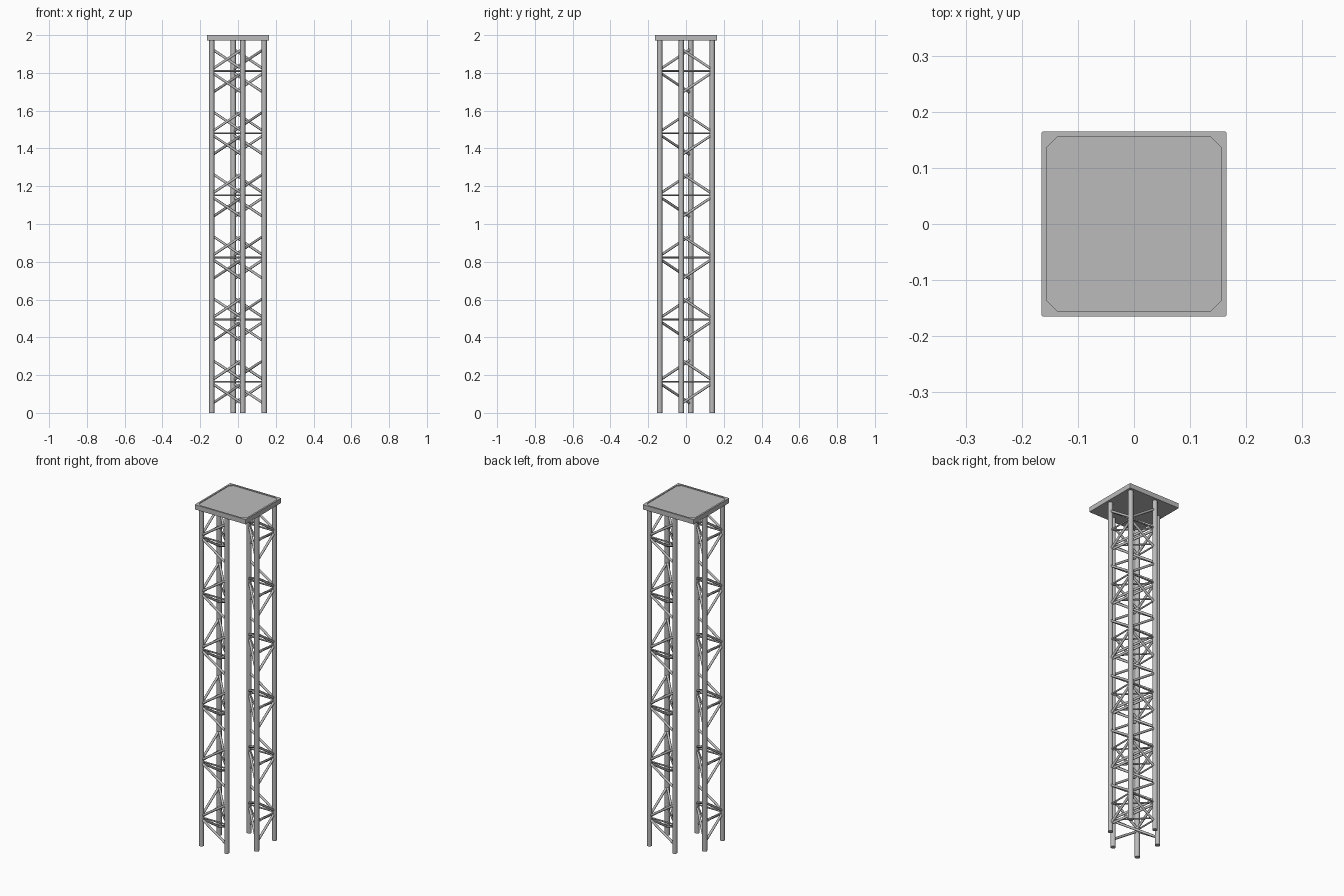
import bpy, bmesh, math
from mathutils import Vector

cube = bpy.data.objects.get("Cube")
if cube:
    bpy.data.objects.remove(cube, do_unlink=True)

OUT, INN = 0.139, 0.025          # truss corner and inner tube positions
PLATE_BASE, TOP = 1.972, 2.0
FIRST, STEP, BAYS = 0.165, 0.329, 6

steel = bpy.data.materials.new("grey_steel")
steel.use_nodes = True
steel.diffuse_color = (0.5, 0.5, 0.5, 1)
steel.node_tree.nodes["Principled BSDF"].inputs["Base Color"].default_value = (0.5, 0.5, 0.5, 1)


def finish(name, bm, smooth=True):
    bmesh.ops.recalc_face_normals(bm, faces=bm.faces)
    mesh = bpy.data.meshes.new(name)
    bm.to_mesh(mesh)
    bm.free()
    mesh.materials.append(steel)
    obj = bpy.data.objects.new(name, mesh)
    bpy.context.collection.objects.link(obj)
    if smooth:
        bpy.ops.object.select_all(action='DESELECT')
        obj.select_set(True)
        bpy.context.view_layer.objects.active = obj
        bpy.ops.object.shade_smooth_by_angle(angle=math.radians(40))
    return obj


def rod(bm, a, b, radius, sides):
    """Capped cylinder between two points."""
    a, b = Vector(a), Vector(b)
    turn = (b - a).to_track_quat('Z', 'Y').to_matrix().to_4x4()
    turn.translation = (a + b) / 2
    bmesh.ops.create_cone(bm, cap_ends=True, segments=sides, radius1=radius,
                          radius2=radius, depth=(b - a).length, matrix=turn)


# Two triangular trusses, the second turned half a revolution
for side, s in (("front", -1), ("back", 1)):
    corner = (s * OUT, s * OUT)
    along_y = (s * OUT, -s * INN)
    along_x = (-s * INN, s * OUT)

    # Main upright tubes
    tubes = bmesh.new()
    for x, y in (corner, along_y, along_x):
        rod(tubes, (x, y, 0), (x, y, PLATE_BASE + 0.004), 0.0135, 20)
    finish(side + "_truss_tubes", tubes)

    # Each face has a crossbar and two diagonals spreading from one tube
    crossbars, diagonals = bmesh.new(), bmesh.new()
    for bay in range(BAYS):
        z = FIRST + bay * STEP
        for apex, end in ((corner, along_y), (corner, along_x), (along_x, along_y)):
            rod(crossbars, (*apex, z), (*end, z), 0.0045, 10)
            for up in (-1, 1):
                rod(diagonals, (*apex, z + up * 0.008), (*end, z + up * 0.117), 0.0068, 12)
    finish(side + "_truss_crossbars", crossbars)
    finish(side + "_truss_diagonals", diagonals)

# Top plate with a shallow recess whose corners are cut
bm = bmesh.new()
half, inner, cut, floor = 0.165, 0.155, 0.018, TOP - 0.004
signs = ((-1, -1), (1, -1), (1, 1), (-1, 1))


def ring(points, z):
    return [bm.verts.new((x, y, z)) for x, y in points]


square = [(sx * half, sy * half) for sx, sy in signs]
octagon = []
for sx, sy in signs:
    pair = [(sx * inner, sy * (inner - cut)), (sx * (inner - cut), sy * inner)]
    octagon += pair if sx * sy > 0 else pair[::-1]

base, rim = ring(square, PLATE_BASE), ring(square, TOP)
lip, well = ring(octagon, TOP), ring(octagon, floor)
bm.faces.new(base)
bm.faces.new(well)
for i in range(4):
    j = (i + 1) % 4
    bm.faces.new((base[i], base[j], rim[j], rim[i]))
    bm.faces.new((rim[i], lip[2 * i], lip[2 * i + 1]))
    bm.faces.new((rim[i], rim[j], lip[2 * j], lip[2 * i + 1]))
for i in range(8):
    j = (i + 1) % 8
    bm.faces.new((lip[i], lip[j], well[j], well[i]))
corners = [e for e in bm.edges if e.verts[0] in base + rim and e.verts[1] in base + rim
           and abs(e.verts[0].co.z - e.verts[1].co.z) > 0.01]
bmesh.ops.bevel(bm, geom=corners, offset=0.003, segments=2, affect='EDGES', profile=0.5)
finish("top_plate", bm, smooth=False)
